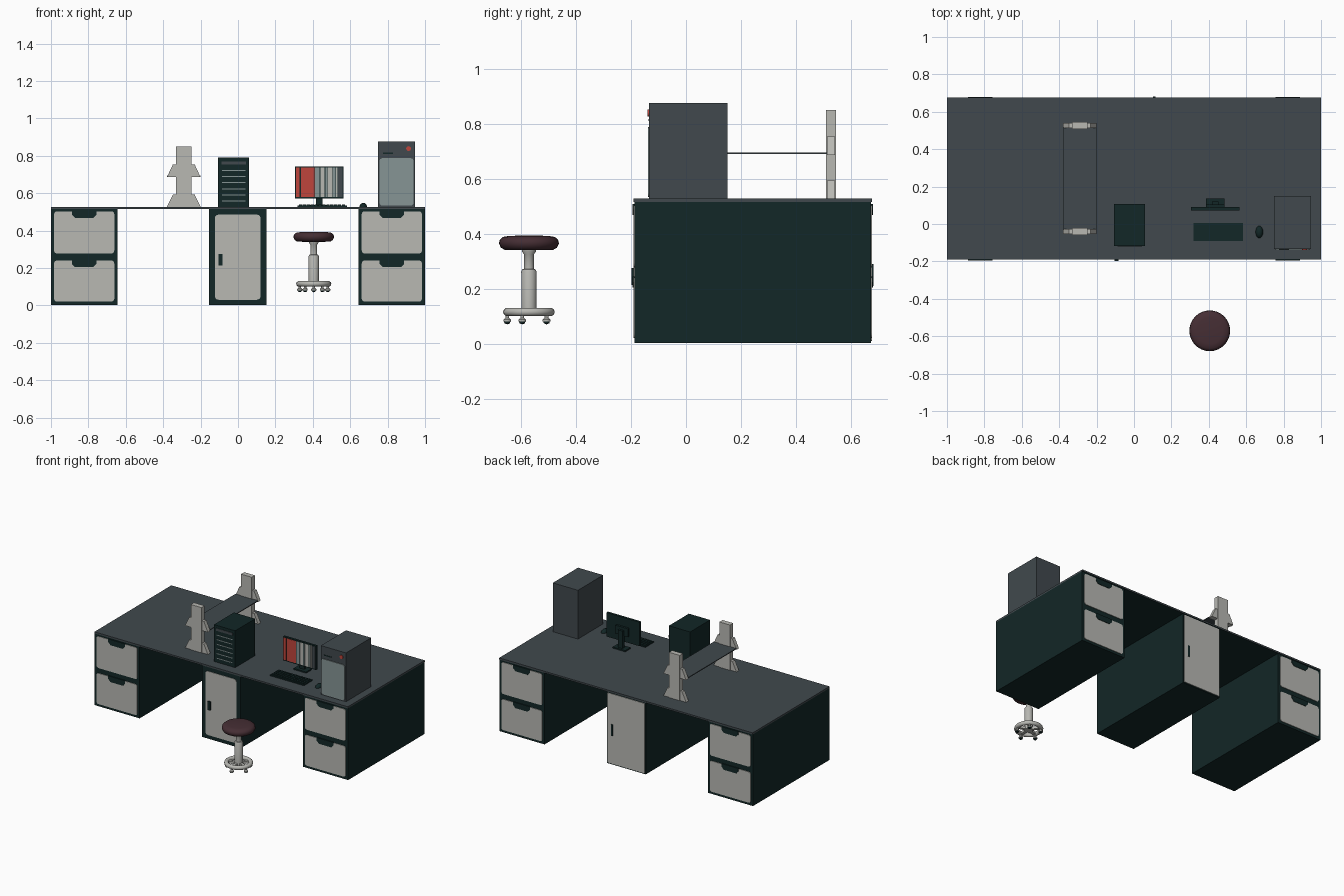
import bpy, bmesh, math

if "Cube" in bpy.data.objects:
    bpy.data.objects.remove(bpy.data.objects["Cube"])


def mat(name, r, g, b):
    m = bpy.data.materials.new(name)
    m.diffuse_color = (r, g, b, 1)
    m.use_nodes = True
    m.node_tree.nodes["Principled BSDF"].inputs["Base Color"].default_value = m.diffuse_color
    return m


DARK = mat("dark teal", 0.006, 0.02, 0.02)
SLATE = mat("slate", 0.052, 0.066, 0.075)
LIGHT = mat("light grey", 0.48, 0.48, 0.45)
PANEL = mat("panel grey", 0.24, 0.30, 0.30)
MAROON = mat("maroon", 0.06, 0.027, 0.034)
RED = mat("red", 0.52, 0.06, 0.045)


def finish(bm, name, m):
    bmesh.ops.recalc_face_normals(bm, faces=bm.faces)
    me = bpy.data.meshes.new(name)
    bm.to_mesh(me)
    bm.free()
    ob = bpy.data.objects.new(name, me)
    bpy.context.collection.objects.link(ob)
    me.materials.append(m)
    return ob


def prism(name, pts, y0, y1, m):
    """Extrude an x-z outline from y0 to y1."""
    bm = bmesh.new()
    a = [bm.verts.new((x, y0, z)) for x, z in pts]
    b = [bm.verts.new((x, y1, z)) for x, z in pts]
    bm.faces.new(a)
    bm.faces.new(b)
    for i in range(len(a)):
        j = (i + 1) % len(a)
        bm.faces.new((a[i], a[j], b[j], b[i]))
    return finish(bm, name, m)


def box(name, x0, x1, y0, y1, z0, z1, m):
    return prism(name, [(x0, z0), (x1, z0), (x1, z1), (x0, z1)], y0, y1, m)


def rounded(x0, x1, z0, z1, r, n=4):
    pts = []
    for cx, cz, a0 in ((x1 - r, z1 - r, 0), (x0 + r, z1 - r, 90),
                       (x0 + r, z0 + r, 180), (x1 - r, z0 + r, 270)):
        for i in range(n + 1):
            a = math.radians(a0 + 90 * i / n)
            pts.append((cx + r * math.cos(a), cz + r * math.sin(a)))
    return pts


def lathe(name, prof, cx, cy, m, n=32, closed=False):
    """Revolve an (r, z) profile about a vertical axis."""
    bm = bmesh.new()
    vs = [bm.verts.new((cx + r, cy, z)) for r, z in prof]
    es = [bm.edges.new(p) for p in zip(vs, vs[1:])]
    if closed:
        es.append(bm.edges.new((vs[-1], vs[0])))
    bmesh.ops.spin(bm, geom=vs + es, cent=(cx, cy, 0), axis=(0, 0, 1),
                   angle=2 * math.pi, steps=n)
    bmesh.ops.remove_doubles(bm, verts=bm.verts, dist=1e-5)
    ob = finish(bm, name, m)
    smooth(ob)
    return ob


def smooth(ob):
    bpy.ops.object.select_all(action='DESELECT')
    ob.select_set(True)
    bpy.context.view_layer.objects.active = ob
    bpy.ops.object.shade_smooth_by_angle(angle=math.radians(40))


F, B, TOP = -0.19, 0.675, 0.527

# Desk top, dark underneath
top = box("desk_top", -1, 1, F, B + 0.002, 0.515, TOP, SLATE)
top.data.materials.append(DARK)
for p in top.data.polygons:
    p.material_index = int(p.normal.z < -0.5)

# Pedestals
for name, x0, x1 in (("left", -1, -0.645), ("middle", -0.154, 0.152), ("right", 0.645, 1)):
    box(name + "_pedestal", x0, x1, F + 0.003, B - 0.002, 0.003, 0.515, DARK)

# Drawers with recessed-looking pulls on both faces
for side, y, s in (("front", F + 0.003, -1), ("back", B - 0.002, 1)):
    for cx in (-0.8225, 0.8225):
        for z0, z1 in ((0.02, 0.24), (0.277, 0.503)):
            prism(side + "_drawer", rounded(cx - 0.161, cx + 0.161, z0, z1, 0.016),
                  y - s * 0.002, y + s * 0.004, LIGHT)
            prism(side + "_drawer_pull",
                  [(cx - 0.066, z1 + 0.004), (cx + 0.066, z1 + 0.004), (cx + 0.066, z1 - 0.018),
                   (cx + 0.048, z1 - 0.036), (cx - 0.048, z1 - 0.036), (cx - 0.066, z1 - 0.018)],
                  y, y + s * 0.007, DARK)

# Cupboard doors
prism("front_door", rounded(-0.123, 0.12, 0.03, 0.485, 0.018), F, F + 0.006, LIGHT)
box("front_door_handle", -0.104, -0.082, F - 0.008, F + 0.002, 0.213, 0.275, DARK)
prism("back_door", rounded(-0.148, 0.146, 0.01, 0.508, 0.004), B - 0.004, B + 0.002, LIGHT)
box("back_door_handle", 0.102, 0.116, B, B + 0.006, 0.21, 0.29, DARK)

# Bridge stand: two flared posts and a thin shelf
cx = -0.29
for y in (-0.04, 0.527):
    box("stand_post", cx - 0.042, cx + 0.042, y - 0.018, y + 0.018, TOP, 0.85, LIGHT)
    for z0, z1 in ((TOP, 0.593), (0.685, 0.754)):
        prism("stand_flare", [(cx - 0.09, z0), (cx + 0.09, z0), (cx + 0.058, z1), (cx - 0.058, z1)],
              y - 0.014, y + 0.014, LIGHT)
box("stand_shelf", cx - 0.089, cx + 0.089, -0.03, 0.515, 0.689, 0.695, SLATE)

# Dark rack unit with front slots
box("rack_body", -0.107, 0.06, -0.118, 0.107, TOP, 0.79, DARK)
box("rack_display", -0.088, 0.042, -0.121, -0.117, 0.752, 0.77, SLATE)
for i in range(6):
    z = 0.722 - i * 0.033
    box("rack_slot", -0.085, 0.04, -0.120, -0.117, z - 0.003, z + 0.003, PANEL)

# Monitor
mx = 0.435
box("monitor_case", mx - 0.13, mx + 0.13, 0.073, 0.09, 0.572, 0.743, DARK)
stripes = ((0.311, 0.330, RED), (0.337, 0.408, RED), (0.411, 0.437, PANEL), (0.440, 0.462, LIGHT),
           (0.468, 0.476, PANEL), (0.479, 0.506, LIGHT), (0.509, 0.520, PANEL),
           (0.523, 0.532, LIGHT), (0.535, 0.559, SLATE))
for x0, x1, m in stripes:
    box("screen_stripe", x0, x1, 0.071, 0.074, 0.579, 0.737, m)
box("monitor_hub", mx - 0.05, mx + 0.05, 0.09, 0.105, 0.62, 0.68, DARK)
box("monitor_neck", mx - 0.018, mx + 0.018, 0.1, 0.12, TOP, 0.66, DARK)
box("monitor_base", mx - 0.05, mx + 0.05, 0.075, 0.135, TOP, 0.536, DARK)

# Keyboard and mouse
box("keyboard", 0.317, 0.583, -0.09, 0.006, TOP, 0.535, DARK)
for r in range(4):
    for c in range(12):
        x, y = 0.325 + c * 0.021, -0.083 + r * 0.021
        box("key", x, x + 0.017, y, y + 0.017, 0.534, 0.540, DARK)
bm = bmesh.new()
bmesh.ops.create_uvsphere(bm, u_segments=16, v_segments=10, radius=1)
for v in bm.verts:
    v.co = (0.67 + v.co.x * 0.02, -0.043 + v.co.y * 0.033, TOP + max(v.co.z, 0) * 0.021)
smooth(finish(bm, "mouse", DARK))

# Tall machine with door panel and red button
box("machine_body", 0.748, 0.946, -0.134, 0.15, TOP, 0.875, SLATE)
prism("machine_panel", rounded(0.757, 0.938, 0.533, 0.787, 0.015), -0.139, -0.133, PANEL)
prism("machine_button", [(0.912 + 0.013 * math.cos(i * math.pi / 8), 0.838 + 0.013 * math.sin(i * math.pi / 8))
                         for i in range(16)], -0.14, -0.133, RED)
box("machine_slot", 0.775, 0.83, -0.136, -0.133, 0.81, 0.817, DARK)

# Stool
sx, sy = 0.405, -0.571
lathe("stool_seat", [(0, 0.344), (0.06, 0.340), (0.088, 0.341), (0.102, 0.349), (0.109, 0.364),
                     (0.106, 0.378), (0.094, 0.388), (0.07, 0.392), (0, 0.393)], sx, sy, MAROON)
lathe("stool_column", [(0, 0.105), (0.027, 0.105), (0.028, 0.262), (0.024, 0.270), (0.018, 0.272),
                       (0.018, 0.325), (0.026, 0.335), (0.026, 0.345), (0, 0.345)], sx, sy, LIGHT, 24)
lathe("stool_ring", [(0.079 + 0.015 * math.cos(i * math.pi / 5), 0.115 + 0.015 * math.sin(i * math.pi / 5))
                     for i in range(10)], sx, sy, LIGHT, closed=True)
for i in range(5):
    a = -math.pi / 2 + i * math.tau / 5
    x, y = sx + 0.079 * math.cos(a), sy + 0.079 * math.sin(a)
    spoke = box("stool_spoke", 0, 0.08, -0.01, 0.01, -0.008, 0.008, LIGHT)
    spoke.location = (sx, sy, 0.113)
    spoke.rotation_euler.z = a
    lathe("caster_stem", [(0, 0.105), (0.007, 0.105), (0.007, 0.094), (0.014, 0.087), (0.014, 0.080),
                          (0, 0.080)], x, y, LIGHT, 12)
    lathe("caster_ball", [(0, 0.084), (0.012, 0.082), (0.010, 0.074), (0, 0.070)], x, y, DARK, 12)
